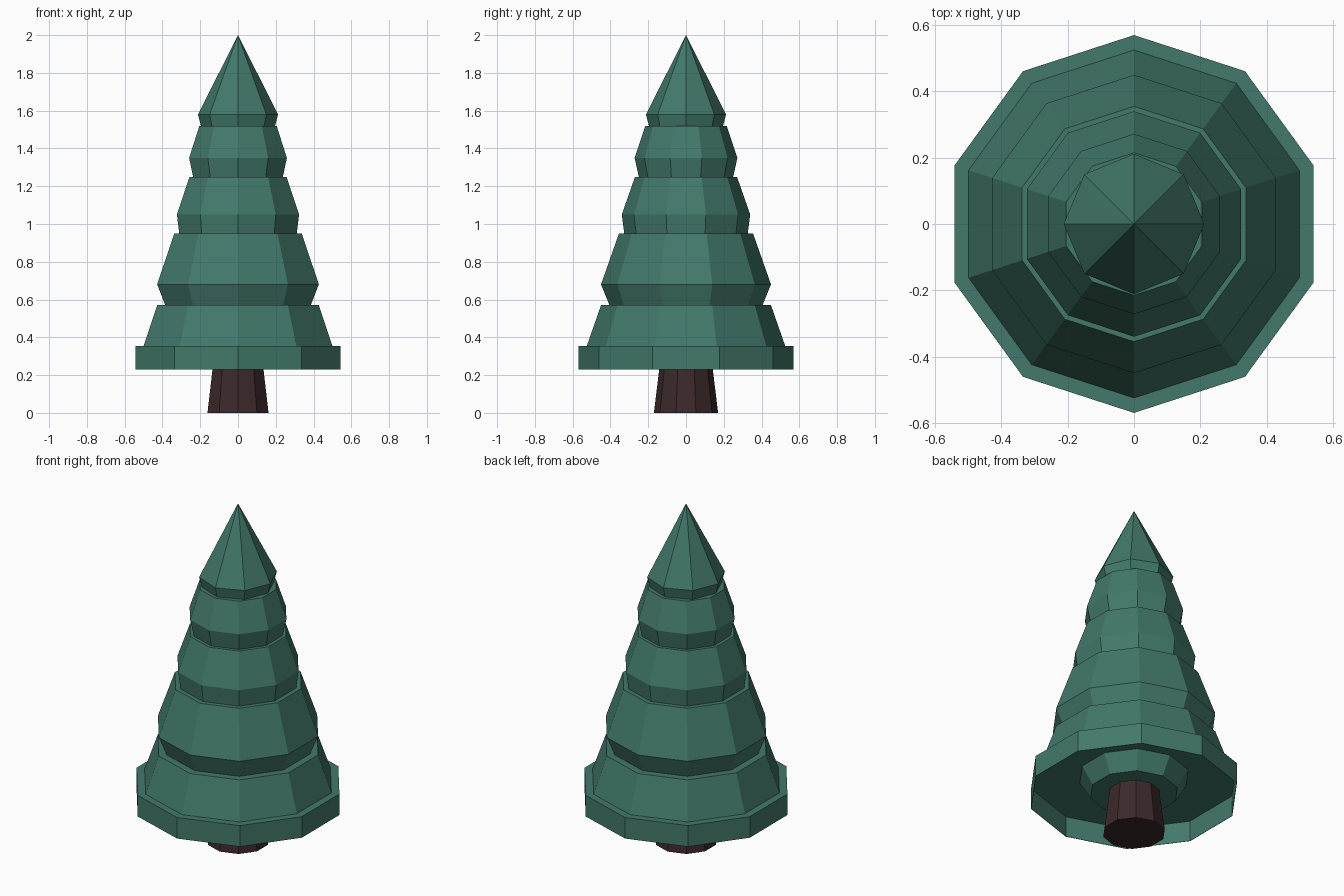
import bpy, bmesh
from math import cos, sin, tau

if "Cube" in bpy.data.objects:
    bpy.data.objects.remove(bpy.data.objects["Cube"])


def material(name, rgb):
    m = bpy.data.materials.new(name)
    m.diffuse_color = (*rgb, 1)
    m.use_nodes = True
    m.node_tree.nodes["Principled BSDF"].inputs["Base Color"].default_value = m.diffuse_color
    return m


def lathe(name, profile, sides, mat):
    """Spin an (r, z) profile into flat facets, first vertex on +y; r = 0 makes a point."""
    bm = bmesh.new()
    rings = []
    for r, z in profile:
        if r == 0:
            rings.append([bm.verts.new((0, 0, z))] * sides)
        else:
            rings.append([bm.verts.new((-r * sin(tau * i / sides), r * cos(tau * i / sides), z))
                          for i in range(sides)])
    for a, b in zip(rings, rings[1:]):
        for i in range(sides):
            j = (i + 1) % sides
            quad = list(dict.fromkeys((a[i], a[j], b[j], b[i])))
            bm.faces.new(quad)
    bmesh.ops.recalc_face_normals(bm, faces=bm.faces)
    me = bpy.data.meshes.new(name)
    bm.to_mesh(me)
    bm.free()
    me.materials.append(mat)
    ob = bpy.data.objects.new(name, me)
    bpy.context.collection.objects.link(ob)
    return ob


green = material("needles", (0.055, 0.19, 0.145))
brown = material("bark", (0.045, 0.022, 0.024))

# Trunk
lathe("trunk", [(0, 0), (0.17, 0), (0.137, 0.27), (0, 0.27)], 10, brown)

# Foliage: hollow underside with hanging collar, thin skirt, then stacked tiers
lathe("foliage", [
    (0, 0.25), (0.24, 0.25), (0.30, 0.352), (0.567, 0.352), (0.568, 0.23),
    (0.57, 0.23), (0.57, 0.355), (0.525, 0.355), (0.45, 0.57),
    (0.405, 0.57), (0.45, 0.68), (0.355, 0.95),
    (0.327, 0.95), (0.34, 1.05), (0.27, 1.25),
    (0.25, 1.25), (0.272, 1.35), (0.215, 1.52), (0, 1.52),
], 10, green)

# Pointed top
lathe("tree_top", [(0, 1.515), (0.195, 1.515), (0.212, 1.58), (0, 2.0)], 8, green)
